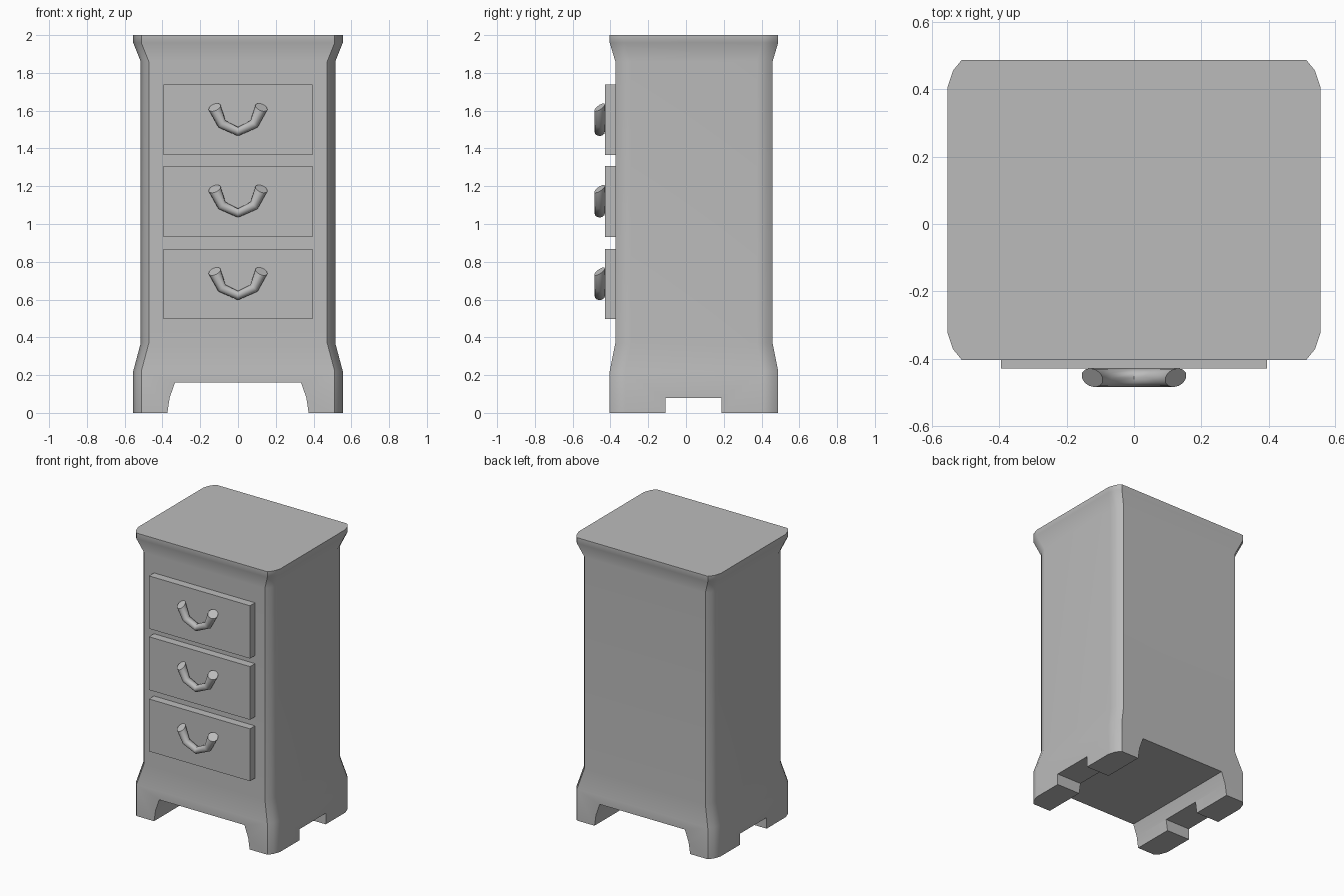
import bpy
import bmesh
import math
from mathutils import Vector

cube = bpy.data.objects.get("Cube")
if cube:
    bpy.data.objects.remove(cube, do_unlink=True)

grey = bpy.data.materials.new("plain grey")
grey.use_nodes = True
COLOUR = (0.5, 0.5, 0.5, 1)
grey.diffuse_color = COLOUR
grey.node_tree.nodes["Principled BSDF"].inputs["Base Color"].default_value = COLOUR


def make_object(name, bm):
    bmesh.ops.recalc_face_normals(bm, faces=bm.faces)
    mesh = bpy.data.meshes.new(name)
    bm.to_mesh(mesh)
    bm.free()
    mesh.materials.append(grey)
    obj = bpy.data.objects.new(name, mesh)
    bpy.context.collection.objects.link(obj)
    return obj


def loft(name, rings):
    """Skin a list of equal closed rings and cap both ends."""
    bm = bmesh.new()
    loops = [[bm.verts.new(p) for p in ring] for ring in rings]
    n = len(loops[0])
    for a, b in zip(loops, loops[1:]):
        for i in range(n):
            j = (i + 1) % n
            bm.faces.new((a[i], a[j], b[j], b[i]))
    bm.faces.new(loops[0])
    bm.faces.new(loops[-1])
    return make_object(name, bm)


def box(name, lo, hi):
    corners = ((lo[0], lo[1]), (hi[0], lo[1]), (hi[0], hi[1]), (lo[0], hi[1]))
    return loft(name, [[(x, y, z) for x, y in corners] for z in (lo[2], hi[2])])


def smooth(obj, degrees):
    bpy.ops.object.select_all(action="DESELECT")
    obj.select_set(True)
    bpy.context.view_layer.objects.active = obj
    bpy.ops.object.shade_smooth_by_angle(angle=math.radians(degrees))


# Cabinet: rounded rectangle lofted up a moulded profile
MID_Y = 0.042


def cabinet_ring(half_x, half_y, z):
    corner = [(0, 0.083), (0.017, 0.032), (0.043, 0)]
    quarter = [(half_x - dx, half_y - dy) for dx, dy in corner]
    ring = quarter + [(-x, y) for x, y in reversed(quarter)]
    ring += [(-x, -y) for x, y in ring]
    return [(x, y + MID_Y, z) for x, y in ring]


cabinet = loft("cabinet", [cabinet_ring(*level) for level in (
    (0.555, 0.446, 0), (0.555, 0.446, 0.22), (0.515, 0.416, 0.37),
    (0.515, 0.416, 1.86), (0.555, 0.446, 1.96), (0.555, 0.446, 2))])

# Openings that leave the four feet
arch_half = [(0.377, -0.05), (0.374, 0), (0.362, 0.08), (0.333, 0.162)]
arch = arch_half + [(-x, z) for x, z in reversed(arch_half)]
cutters = [
    loft("front_arch_cutter", [[(x, y, z) for x, z in arch] for y in (-1, 1)]),
    box("side_notch_cutter", (-1, -0.108, -0.05), (1, 0.188, 0.078)),
]
for cutter in cutters:
    cutter.hide_render = True
    bpy.context.view_layer.objects.active = cabinet
    cut = cabinet.modifiers.new("cut", "BOOLEAN")
    cut.operation = "DIFFERENCE"
    cut.solver = "EXACT"
    cut.object = cutter
    bpy.ops.object.modifier_apply(modifier=cut.name)
    bpy.data.objects.remove(cutter, do_unlink=True)
smooth(cabinet, 40)
cabinet.modifiers.new("flat panels", "WEIGHTED_NORMAL").keep_sharp = True


# Drawer pull: oval bar bent in a shallow U, ends cut on a slant
def pull(name, z):
    half = [(-0.124, 0.118, 0.034), (-0.085, 0.030, 0.026)]
    stations = half + [(0, -0.010, 0.024)] + [(-x, h, r) for x, h, r in reversed(half)]
    centres = [Vector((x, -0.457, z + h)) for x, h, r in stations]
    last = len(centres) - 1
    rings = []
    for i, centre in enumerate(centres):
        along = (centres[min(i + 1, last)] - centres[max(i - 1, 0)]).normalized()
        across = Vector((-along.z, 0, along.x))
        slant = {0: -0.018, last: 0.018}.get(i, 0)
        ring = []
        for k in range(12):
            a = math.tau * k / 12
            ring.append(centre + across * stations[i][2] * math.cos(a)
                        + Vector((0, 0.028 * math.sin(a), 0))
                        + along * slant * math.sin(a))
        rings.append(ring)
    smooth(loft(name, rings), 50)


# Three drawers with their pulls
for label, bottom, top in (("lower", 0.498, 0.868), ("middle", 0.932, 1.308),
                           ("upper", 1.365, 1.738)):
    box(label + "_drawer", (-0.395, -0.43, bottom), (0.395, -0.35, top))
    pull(label + "_pull", (bottom + top) / 2 - 0.052)
